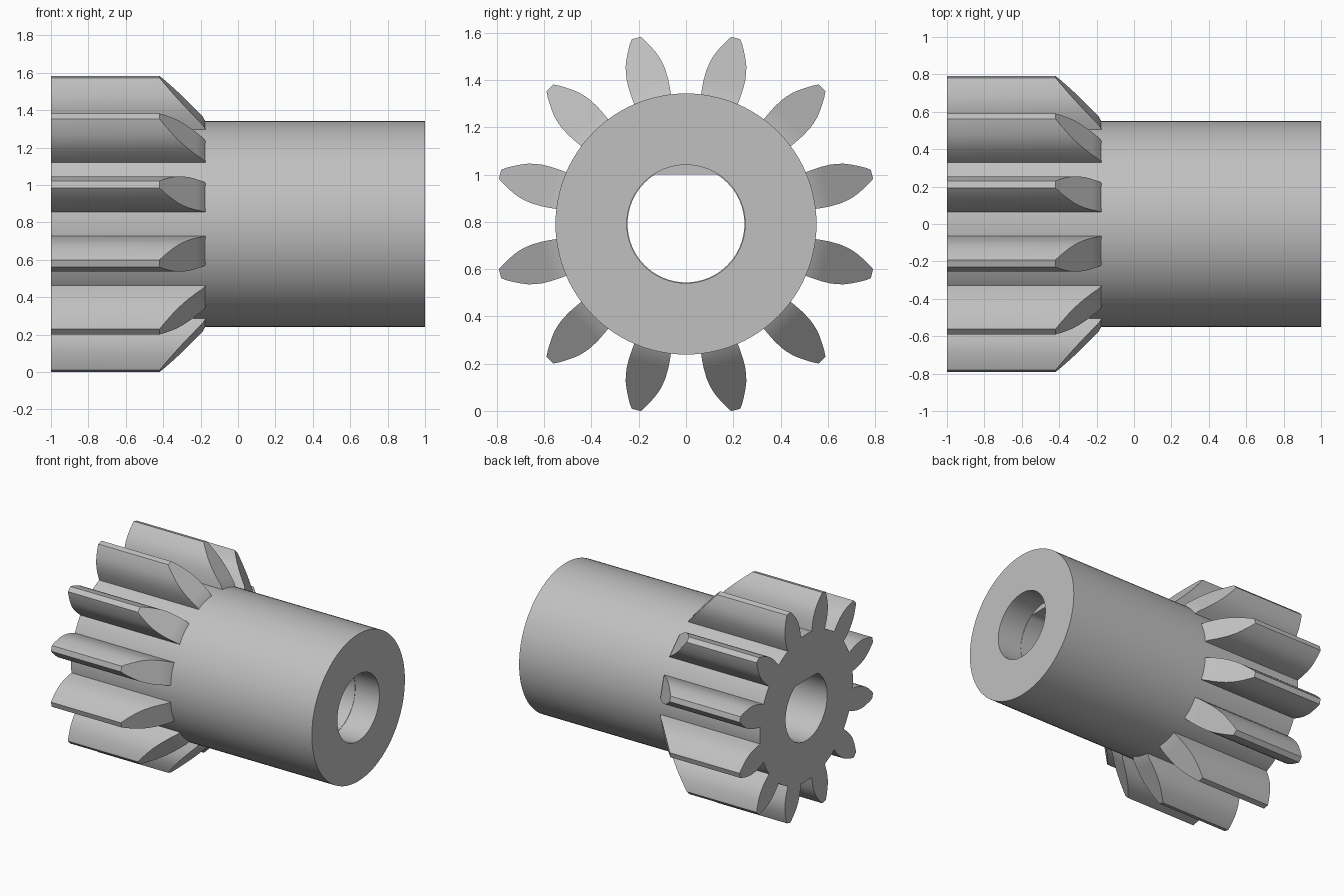
import bpy, bmesh, math

if "Cube" in bpy.data.objects:
    bpy.data.objects.remove(bpy.data.objects["Cube"], do_unlink=True)

AXIS_Z = 0.791      # height of the shaft axis
SEGMENTS = 96
TEETH = 12

# Material
steel = bpy.data.materials.new("light_grey")
steel.use_nodes = True
steel.diffuse_color = (0.53, 0.53, 0.53, 1)
steel.node_tree.nodes["Principled BSDF"].inputs["Base Color"].default_value = steel.diffuse_color


def finish(name, bm):
    """Turn a bmesh into a smooth-shaded object with crisp edges."""
    bmesh.ops.recalc_face_normals(bm, faces=bm.faces)
    mesh = bpy.data.meshes.new(name)
    bm.to_mesh(mesh)
    bm.free()
    mesh.materials.append(steel)
    obj = bpy.data.objects.new(name, mesh)
    obj.location.z = AXIS_Z
    bpy.context.collection.objects.link(obj)
    bpy.ops.object.select_all(action='DESELECT')
    obj.select_set(True)
    bpy.context.view_layer.objects.active = obj
    bpy.ops.object.shade_smooth_by_angle(angle=math.radians(30))


def ring(bm, x, radius, flat=9.0):
    """Circle around the x axis, cut off above the height 'flat'."""
    angles = [2 * math.pi * i / SEGMENTS for i in range(SEGMENTS)]
    return [bm.verts.new((x, radius * math.cos(a), min(radius * math.sin(a), flat)))
            for a in angles]


# Hub: outer wall, round counterbore and D-shaped shaft hole
bm = bmesh.new()
rings = [ring(bm, -1, 0.552), ring(bm, 1, 0.552),
         ring(bm, 1, 0.25), ring(bm, 0.8, 0.25),
         ring(bm, 0.8, 0.247, 0.21), ring(bm, -1, 0.247, 0.21)]
for k, a in enumerate(rings):
    b = rings[(k + 1) % len(rings)]
    for i in range(SEGMENTS):
        j = (i + 1) % SEGMENTS
        bm.faces.new((a[i], a[j], b[j], b[i]))
finish("hub", bm)

# Tooth outline: distance from the axis, half width
outline = [(0.535, 0.079), (0.57, 0.083), (0.61, 0.0855), (0.65, 0.085), (0.68, 0.081),
           (0.71, 0.074), (0.74, 0.062), (0.77, 0.047), (0.795, 0.033), (0.814, 0.02)]


def chamfer_x(r):
    """Sloped end of a tooth, running down to the hub."""
    return -0.168 - max(0, r - 0.55) * 0.95


# Teeth: extruded outlines with a sloped lead-in, repeated around the hub
bm = bmesh.new()
for t in range(TEETH):
    angle = 2 * math.pi * (t + 0.5) / TEETH
    c, s = math.cos(angle), math.sin(angle)
    loop = [(r, w) for r, w in outline] + [(r, -w) for r, w in reversed(outline)]
    back = [bm.verts.new((-1, r * c - w * s, r * s + w * c)) for r, w in loop]
    front = [bm.verts.new((chamfer_x(r), r * c - w * s, r * s + w * c)) for r, w in loop]
    n = len(loop)
    bm.faces.new(back)
    for i in range(n):
        j = (i + 1) % n
        bm.faces.new((back[i], back[j], front[j], front[i]))
    # End face in strips, since it bends where it meets the hub
    for i in range(len(outline) - 1):
        bm.faces.new((front[i], front[i + 1], front[n - 2 - i], front[n - 1 - i]))
finish("gear_teeth", bm)
